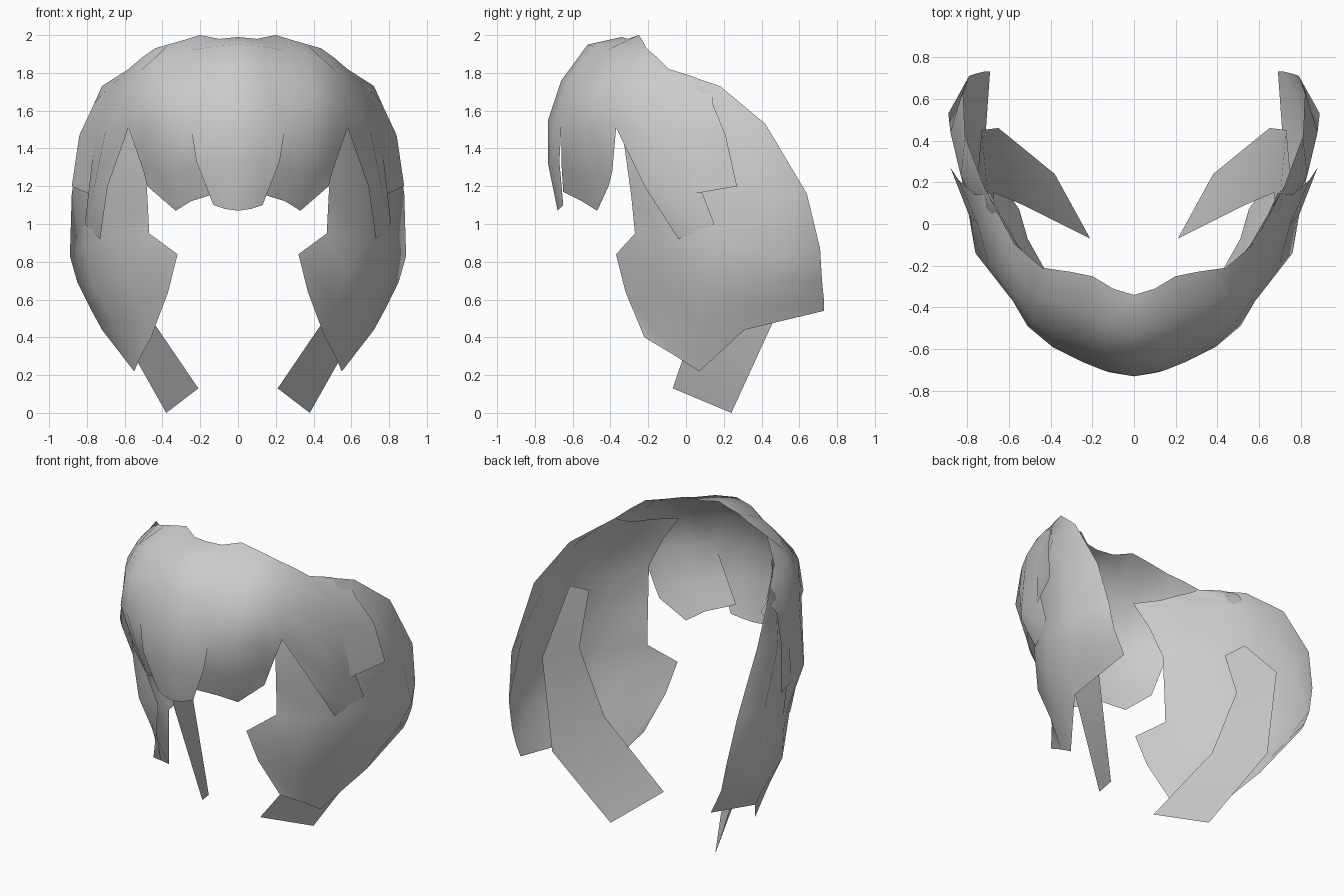
import bpy
import bmesh

# Remove only the default cube
default_cube = bpy.data.objects.get("Cube")
if default_cube:
    bpy.data.objects.remove(default_cube, do_unlink=True)

# One plain grey for every lock
hair_grey = bpy.data.materials.new("hair_grey")
hair_grey.use_nodes = True
grey = (0.6, 0.6, 0.6, 1.0)
hair_grey.diffuse_color = grey
hair_grey.node_tree.nodes["Principled BSDF"].inputs["Base Color"].default_value = grey


def add_sheet(bm, rows):
    """Add a thin sheet of hair from rows running root to tip, in hundredths of a unit."""
    grid = [[bm.verts.new([value / 100 for value in point]) for point in row] for row in rows]
    for upper, lower in zip(grid, grid[1:]):
        for column in range(len(upper) - 1):
            bm.faces.new((upper[column], lower[column], lower[column + 1], upper[column + 1]))


def hair(name, *sheets):
    """Weld sheets where they share points, shade smooth and mirror to the other side."""
    bm = bmesh.new()
    for rows in sheets:
        add_sheet(bm, rows)
    bmesh.ops.remove_doubles(bm, verts=bm.verts[:], dist=0.001)
    for face in bm.faces:
        face.smooth = True
    mesh = bpy.data.meshes.new(name)
    bm.to_mesh(mesh)
    bm.free()
    mesh.materials.append(hair_grey)
    part = bpy.data.objects.new(name, mesh)
    bpy.context.collection.objects.link(part)
    mirror = part.modifiers.new("mirror_left_right", "MIRROR")
    mirror.use_axis[0] = True
    mirror.use_mirror_merge = True


# Middle of the fringe, joined along the centre line
fringe_centre = [
    [(0, -34, 199), (10, -31, 198), (20, -25, 200)],
    [(0, -52, 195), (13, -49, 194), (25, -42, 192)],
    [(0, -66, 176), (16, -63, 175), (30, -56, 173)],
    [(0, -73, 155), (15, -70, 153), (25, -66, 152)],
    [(0, -73, 132), (12, -71, 132), (22, -67, 133)],
    [(0, -68, 107), (7, -67, 108), (13, -65, 110)],
]

# Outer fringe locks, slipping under the middle below the slit
fringe_side = [
    [(20, -25, 200), (30, -23, 197), (37, -22, 195), (44, -21, 193)],
    [(25, -42, 192), (36, -38, 190), (45, -34, 187), (52, -31, 181)],
    [(30, -56, 173), (40, -54, 171), (49, -47, 169), (56, -37, 168)],
    [(25, -66, 152), (39, -59, 150), (51, -49, 149), (58, -37, 151)],
    [(17, -66, 133), (33, -57, 127), (43, -48, 127), (50, -39, 128)],
    [(9, -65, 117), (25, -55, 112), (33, -47, 107), (48, -41, 120)],
]

# Pointed locks over the temples
temple_lock = [
    [(44, -21, 193), (51, -15, 188), (58, -9, 182)],
    [(52, -31, 181), (58, -21, 179), (63, -7, 177)],
    [(56, -37, 168), (64, -23, 167), (69, -2, 167)],
    [(58, -37, 151), (70, -18, 150), (75, 0, 150)],
    [(69, -22, 120), (76, -14, 120), (79, 8, 118)],
    [(73, -4, 92), (77, 6, 96), (81, 15, 100)],
]

# Short locks behind the temples
ear_lock = [
    [(58, -9, 182), (64, 4, 178)],
    [(63, -7, 177), (69, 15, 172)],
    [(69, -2, 167), (76, 14, 164)],
    [(75, 0, 150), (84, 21, 147)],
    [(79, 4, 116), (88, 27, 120)],
]

hair("upper_hair", fringe_centre, fringe_side, temple_lock, ear_lock)

# Large curved panels, front edge to back edge
hair("side_panel", [
    [(33, -40, 177), (44, -28, 178), (50, -17, 179), (54, -13, 180), (58, -9, 182)],
    [(42, -36, 162), (57, -19, 166), (64, -4, 168), (70, 7, 171), (72, 18, 173)],
    [(50, -33, 144), (65, -15, 140), (73, 3, 143), (83, 23, 148), (81, 42, 153)],
    [(48, -29, 115), (69, -12, 115), (77, 10, 116), (88, 44, 116), (82, 64, 116)],
    [(47, -27, 95), (69, -10, 93), (81, 14, 90), (89, 53, 83), (79, 71, 87)],
    [(32, -37, 84), (58, -20, 75), (77, 10, 68), (85, 44, 69), (76, 72, 70)],
    [(37, -32, 64), (52, -15, 55), (66, 7, 48), (78, 33, 55), (72, 73, 60)],
    [(46, -22, 40), (51, -7, 31), (55, 7, 22), (72, 31, 44), (69, 73, 54)],
])

# Long inner locks sweeping forward below the panels
hair("inner_lock", [
    [(69, 2, 136), (76, 12, 141)],
    [(67, 15, 104), (73, 45, 107)],
    [(53, 9, 60), (65, 46, 48)],
    [(21, -7, 13), (38, 24, 0)],
])
